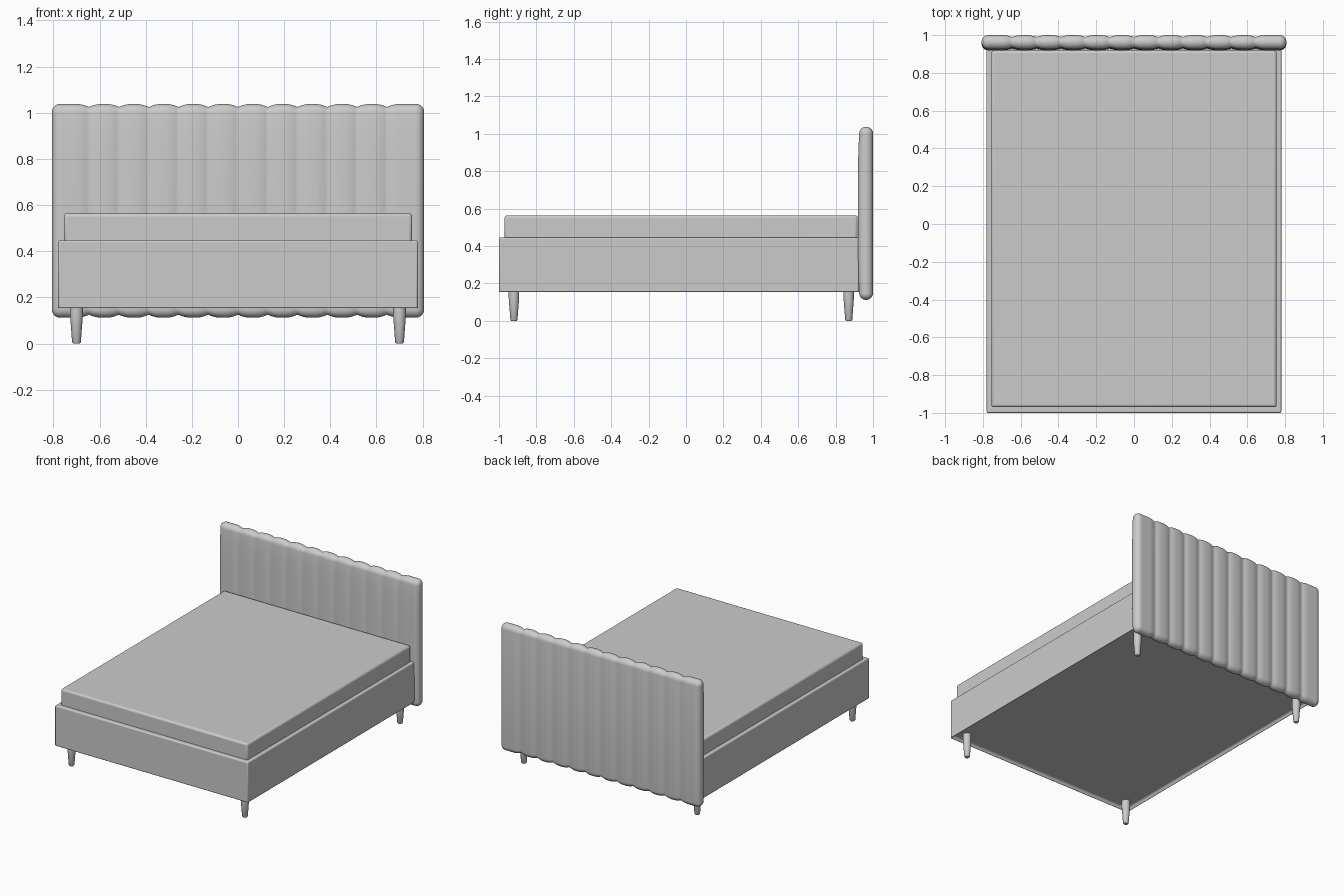
import bpy, bmesh, math
from mathutils import Matrix

if "Cube" in bpy.data.objects:
    bpy.data.objects.remove(bpy.data.objects["Cube"])


def finish(name, bm, bevel=0.0, angle=35):
    bmesh.ops.recalc_face_normals(bm, faces=bm.faces)
    me = bpy.data.meshes.new(name)
    bm.to_mesh(me)
    bm.free()
    ob = bpy.data.objects.new(name, me)
    bpy.context.collection.objects.link(ob)
    if bevel:
        mod = ob.modifiers.new("Bevel", 'BEVEL')
        mod.width, mod.segments = bevel, 3
    bpy.ops.object.select_all(action='DESELECT')
    ob.select_set(True)
    bpy.context.view_layer.objects.active = ob
    bpy.ops.object.shade_smooth_by_angle(angle=math.radians(angle))
    return ob


def box(lo, hi):
    bm = bmesh.new()
    size = [b - a for a, b in zip(lo, hi)]
    mid = [(a + b) / 2 for a, b in zip(lo, hi)]
    bmesh.ops.create_cube(bm, size=1, matrix=Matrix.Translation(mid) @ Matrix.Diagonal((*size, 1)))
    return bm


# Upholstered base with a shallow recess underneath
bm = box((-0.78, -1.0, 0.15), (0.78, 0.925, 0.447))
bm.normal_update()
under = [f for f in bm.faces if f.normal.z < -0.9]
bmesh.ops.inset_region(bm, faces=under, thickness=0.02)
bmesh.ops.translate(bm, verts=under[0].verts, vec=(0, 0, 0.025))
finish("bed_frame", bm, 0.008)

# Mattress resting in the frame
finish("mattress", box((-0.755, -0.97, 0.43), (0.755, 0.918, 0.564)), 0.014)

# Four tapered round legs
for side, x in (("left", -0.7), ("right", 0.7)):
    for end, y in (("front", -0.92), ("back", 0.87)):
        bm = bmesh.new()
        rings = []
        for r, z in ((0.015, 0.0), (0.019, 0.006), (0.028, 0.125), (0.028, 0.18)):
            rings.append([bm.verts.new((x + r * math.cos(a), y + r * math.sin(a), z))
                          for a in (i * math.tau / 24 for i in range(24))])
        for a, b in zip(rings, rings[1:]):
            for i in range(24):
                j = (i + 1) % 24
                bm.faces.new((a[i], a[j], b[j], b[i]))
        bm.faces.new(rings[0])
        bm.faces.new(rings[-1])
        finish(f"{end}_{side}_leg", bm)

# Channelled headboard: rounded sections swept along x, pinched at each seam
HALF_W, HALF_H, HALF_T, PITCH = 0.807, 0.463, 0.037, 0.129
CY, CZ, R = 0.963, 0.575, 0.036


def section(x):
    seam = max(-5, min(5, round(x / PITCH))) * PITCH
    pinch = 0.013 * max(0.0, 1 - abs(x - seam) / 0.055) ** 2
    edge = HALF_W - abs(x)
    rim = R - math.sqrt(max(0.0, R * R - (R - edge) ** 2)) if edge < R else 0.0
    t, h = HALF_T - rim - pinch * 0.75, HALF_H - rim - pinch
    pts = []
    for k in range(13):
        a = math.pi * k / 12
        pts.append((t * math.cos(a), h - t + t * math.sin(a)))
    front = [(-t - 0.007 * (1 - (2 * k / 12 - 1) ** 4), (h - t) * (1 - 2 * k / 12))
             for k in range(1, 12)]
    pts += front
    for k in range(13):
        a = math.pi + math.pi * k / 12
        pts.append((t * math.cos(a), -(h - t) + t * math.sin(a)))
    return [(x, CY + y, CZ + z) for y, z in pts]


xs = [i * PITCH / 12 for i in range(-71, 72)]
ends = [HALF_W - R * (1 - math.cos(k * math.pi / 16)) for k in range(9)]
xs = sorted([x for x in xs if abs(x) < HALF_W - R - 0.003] + ends + [-e for e in ends])
bm = bmesh.new()
rings = [[bm.verts.new(p) for p in section(x)] for x in xs]
n = len(rings[0])
for a, b in zip(rings, rings[1:]):
    for i in range(n):
        j = (i + 1) % n
        bm.faces.new((a[i], a[j], b[j], b[i]))
bm.faces.new(rings[0])
bm.faces.new(rings[-1])
finish("headboard", bm, angle=60)
